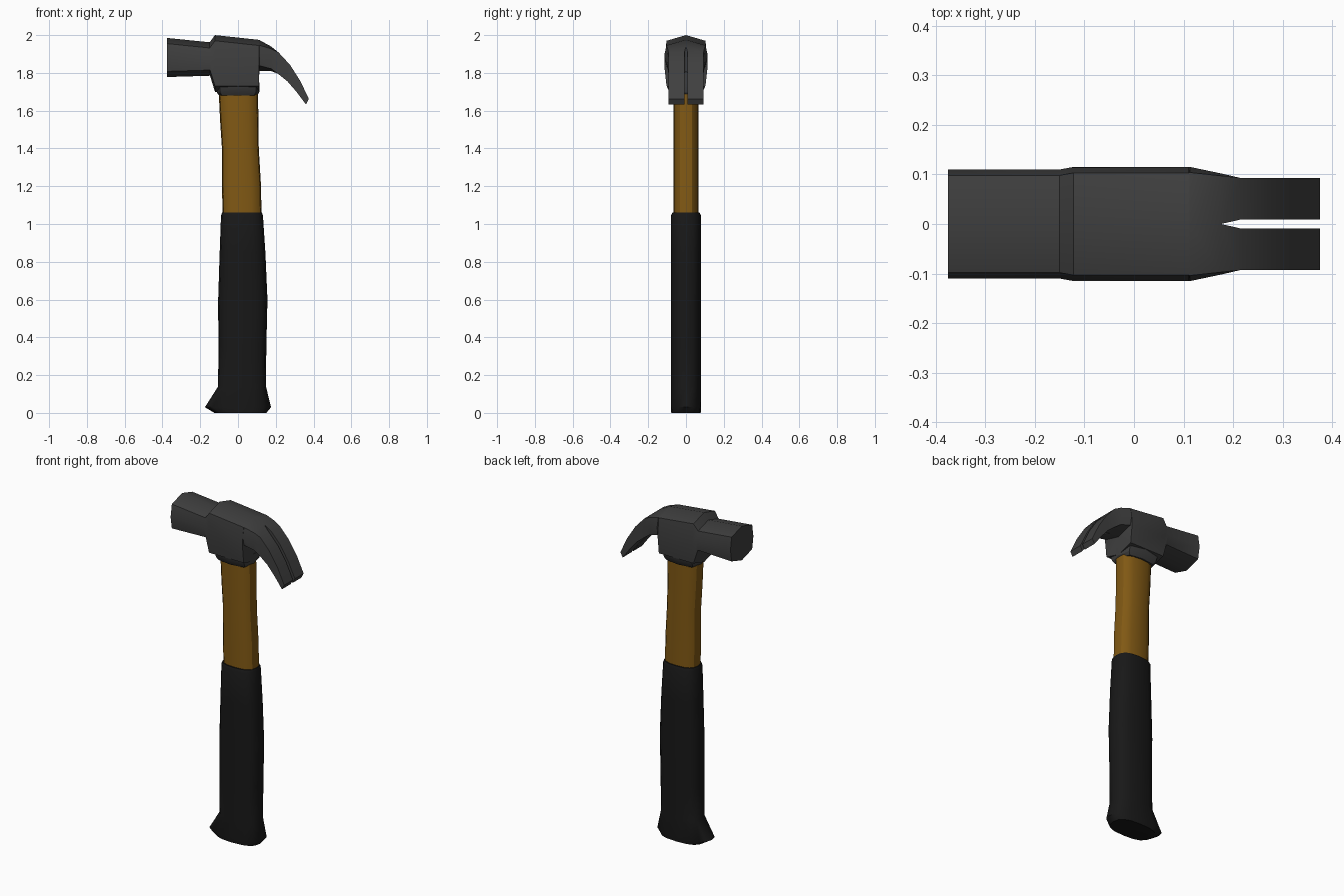
import bpy, bmesh, math

if "Cube" in bpy.data.objects:
    bpy.data.objects.remove(bpy.data.objects["Cube"])


def material(name, rgb):
    m = bpy.data.materials.new(name)
    m.diffuse_color = (*rgb, 1)
    m.use_nodes = True
    m.node_tree.nodes["Principled BSDF"].inputs["Base Color"].default_value = m.diffuse_color
    return m


def loft(name, rings, mat, half=False, angle=30):
    """Skin a list of equal-length closed rings and cap both ends."""
    bm = bmesh.new()
    loops = [[bm.verts.new(p) for p in r] for r in rings]
    n = len(rings[0])
    for a, b in zip(loops, loops[1:]):
        for i in range(n):
            j = (i + 1) % n
            bm.faces.new((a[i], a[j], b[j], b[i]))
    bm.faces.new(loops[0])
    bm.faces.new(loops[-1])
    bmesh.ops.recalc_face_normals(bm, faces=bm.faces)
    if half:  # open the half shape along the centre plane for mirroring
        mid = [f for f in bm.faces if all(abs(v.co.y) < 1e-5 for v in f.verts)]
        bmesh.ops.delete(bm, geom=mid, context='FACES')
    me = bpy.data.meshes.new(name)
    bm.to_mesh(me)
    bm.free()
    me.materials.append(mat)
    ob = bpy.data.objects.new(name, me)
    bpy.context.collection.objects.link(ob)
    if half:
        mod = ob.modifiers.new("mirror", 'MIRROR')
        mod.use_axis = (False, True, False)
    bpy.ops.object.select_all(action='DESELECT')
    ob.select_set(True)
    bpy.context.view_layer.objects.active = ob
    bpy.ops.object.shade_smooth_by_angle(angle=math.radians(angle))
    return ob


def oval(z, x0, x1, hy, n=16, e=0.75):
    """Rounded-rectangle ring at height z, from x0 to x1, half depth hy."""
    ring = []
    for i in range(n):
        t = 2 * math.pi * i / n
        c, s = math.cos(t), math.sin(t)
        ring.append(((x0 + x1) / 2 + (x1 - x0) / 2 * math.copysign(abs(c) ** e, c),
                     hy * math.copysign(abs(s) ** e, s), z))
    return ring


def head_ring(top, bot, inner, w, d):
    """Half section of the head: ridge, shoulder, widest line, lower shoulder, keel."""
    (tx, tz), (bx, bz) = top, bot

    def at(f, y, dz=0):
        return (tx + (bx - tx) * f, y, tz + (bz - tz) * f + dz)
    shoulder = w - d * 0.4
    return [at(0, inner), at(0, shoulder, -d), at(0.5, w), at(1, shoulder, d), at(1, inner)]


steel = material("dark_steel", (0.05, 0.05, 0.05))
wood = material("wood", (0.22, 0.10, 0.007))
rubber = material("black_rubber", (0.009, 0.009, 0.009))

# Head: striking face, cheek, then the curved split claw
sections = [
    ((-0.375, 1.985), (-0.375, 1.778), 0, 0.11, 0.03),
    ((-0.15, 1.962), (-0.148, 1.785), 0, 0.11, 0.03),
    ((-0.122, 2.0), (-0.122, 1.70), 0, 0.115, 0.03),
    ((0.11, 1.975), (0.11, 1.70), 0, 0.115, 0.03),
    ((0.113, 1.974), (0.113, 1.81), 0, 0.115, 0.028),
    ((0.175, 1.94), (0.175, 1.81), 0, 0.102, 0.012),
    ((0.215, 1.908), (0.212, 1.795), 0.009, 0.093, 0.0),
    ((0.275, 1.843), (0.262, 1.755), 0.009, 0.093, 0.0),
    ((0.33, 1.757), (0.312, 1.697), 0.009, 0.093, 0.0),
    ((0.375, 1.662), (0.36, 1.633), 0.009, 0.093, 0.0),
]
loft("head", [head_ring(*s) for s in sections], steel, half=True)

# Collar under the head
loft("collar", [oval(z, -x, x, y, 8, 0.5) for z, x, y in
                ((1.75, 0.115, 0.105), (1.725, 0.115, 0.1), (1.695, 0.112, 0.085), (1.68, 0.10, 0.075))],
     steel)

# Wooden neck
loft("handle", [oval(*r) for r in (
    (1.0, -0.08, 0.125, 0.065), (1.2, -0.085, 0.122, 0.065),
    (1.4, -0.085, 0.11, 0.065), (1.55, -0.095, 0.108, 0.065),
    (1.70, -0.102, 0.106, 0.065))], wood)

# Rubber grip with a flared butt
loft("grip", [oval(*r) for r in (
    (0.0, -0.125, 0.15, 0.078), (0.03, -0.175, 0.175, 0.08),
    (0.14, -0.105, 0.148, 0.08), (0.35, -0.104, 0.15, 0.08),
    (0.6, -0.105, 0.156, 0.08), (0.85, -0.097, 0.145, 0.08),
    (1.045, -0.09, 0.132, 0.08), (1.06, -0.085, 0.127, 0.072))], rubber, angle=40)
